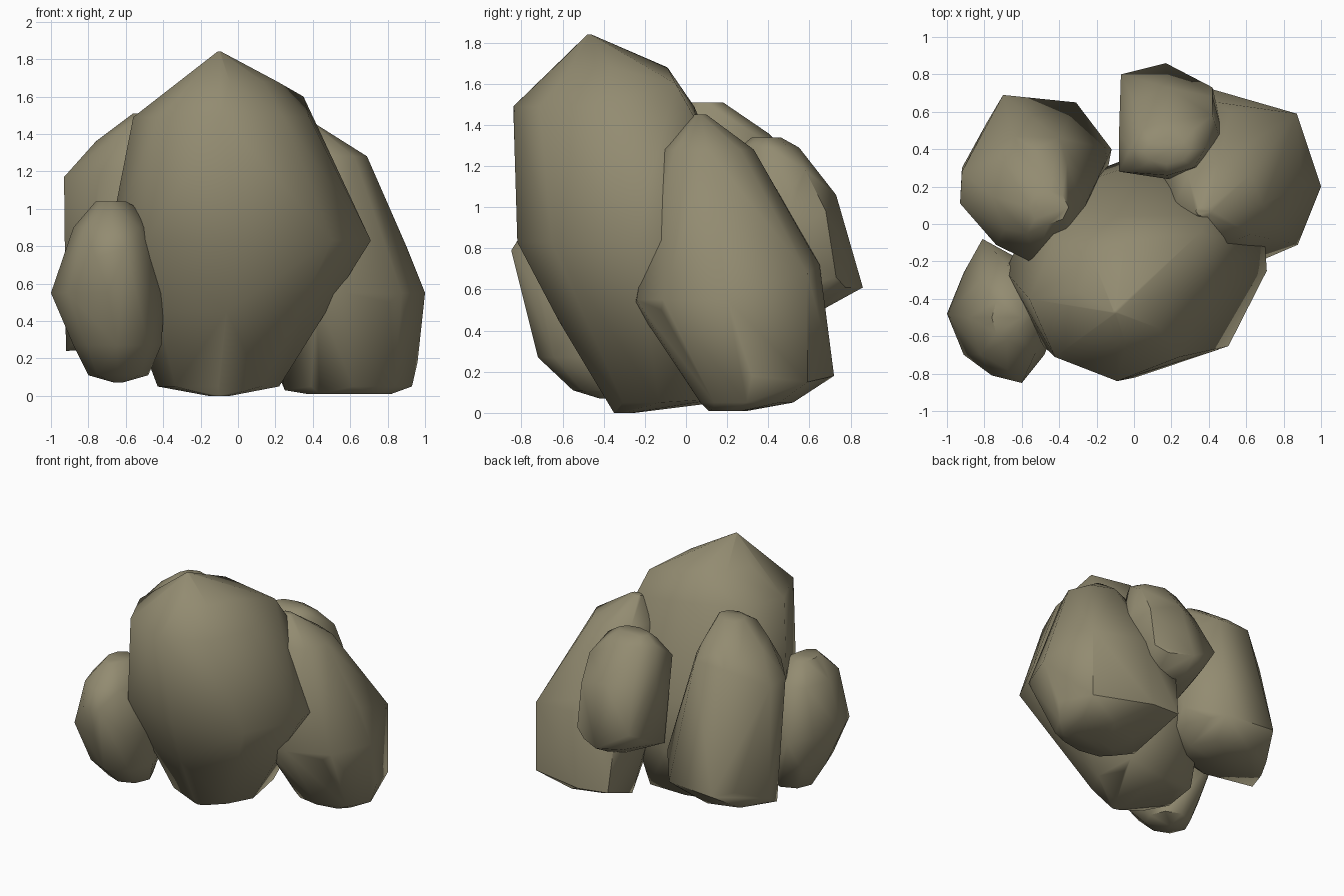
import bpy, bmesh, math

stone = bpy.data.materials.new("olive_grey_stone")
stone.diffuse_color = (0.29, 0.26, 0.165, 1)


def rock(name, sections, corners=(), sides=8):
    """Faceted boulder: hull around octagonal sections (z, x0, x1, y0, y1) plus bulging corners."""
    bm = bmesh.new()
    for z, x0, x1, y0, y1 in sections:
        for i in range(sides):
            a = 2 * math.pi * i / sides
            bm.verts.new(((x0 + x1) / 2 + math.cos(a) * (x1 - x0) / 2,
                          (y0 + y1) / 2 + math.sin(a) * (y1 - y0) / 2, z))
    for co in corners:
        bm.verts.new(co)
    hull = bmesh.ops.convex_hull(bm, input=bm.verts[:])
    loose = {v for v in hull["geom_interior"] + hull["geom_unused"]
             if isinstance(v, bmesh.types.BMVert) and v.is_valid}
    bmesh.ops.delete(bm, geom=list(loose), context='VERTS')
    bmesh.ops.recalc_face_normals(bm, faces=bm.faces[:])
    mesh = bpy.data.meshes.new(name)
    bm.to_mesh(mesh)
    bm.free()
    mesh.materials.append(stone)
    ob = bpy.data.objects.new(name, mesh)
    bpy.context.collection.objects.link(ob)
    bpy.ops.object.select_all(action='DESELECT')
    ob.select_set(True)
    bpy.context.view_layer.objects.active = ob
    bpy.ops.object.shade_smooth_by_angle(angle=math.radians(50))
    return ob


# Tall central boulder, leaning towards the front
rock("main_boulder", [
    (1.84, -0.11, -0.09, -0.48, -0.46),
    (1.68, -0.30, 0.21, -0.64, -0.09),
    (1.49, -0.56, 0.38, -0.84, 0.04),
    (0.83, -0.69, 0.71, -0.82, 0.32),
    (0.45, -0.58, 0.46, -0.62, 0.34),
    (0.05, -0.43, 0.22, -0.38, 0.12),
    (0.00, -0.16, -0.04, -0.35, -0.25)],
    [(0.35, -0.05, 1.6), (0.40, 0.05, 1.42), (0.60, 0.05, 0.85), (0.70, -0.10, 0.84),
     (0.18, 0.18, 0.07), (-0.10, 0.15, 0.05), (-0.42, 0.12, 0.08)])

# Small boulder at the front left
rock("front_left_boulder", [
    (1.04, -0.76, -0.60, -0.62, -0.38),
    (0.90, -0.88, -0.47, -0.78, -0.22),
    (0.55, -1.00, -0.39, -0.79, -0.17),
    (0.27, -0.88, -0.41, -0.72, -0.19),
    (0.11, -0.80, -0.48, -0.55, -0.24),
    (0.07, -0.66, -0.62, -0.42, -0.36)],
    [(-0.60, -0.85, 0.79), (-0.76, -0.81, 0.74), (-0.81, -0.08, 0.55), (-0.51, -0.45, 0.99)])

# Blocky boulder at the back left
rock("back_left_boulder", [
    (1.51, -0.56, -0.35, 0.00, 0.18),
    (1.36, -0.76, -0.29, -0.10, 0.40),
    (1.18, -0.82, -0.25, -0.21, 0.46),
    (0.40, -0.90, -0.14, -0.05, 0.64),
    (0.27, -0.90, -0.25, 0.08, 0.56)],
    [(-0.65, 0.47, 1.29), (-0.40, 0.46, 1.29), (-0.28, 0.27, 1.25), (-0.57, -0.05, 1.46),
     (-0.93, 0.11, 1.17), (-0.92, 0.28, 1.15), (-0.92, 0.20, 0.24),
     (-0.70, 0.69, 0.40), (-0.31, 0.65, 0.40), (-0.92, 0.30, 0.30), (-0.12, 0.40, 0.50)])

# Small raised boulder at the back
rock("back_boulder", [
    (1.34, 0.05, 0.30, 0.32, 0.46),
    (1.29, -0.02, 0.38, 0.26, 0.55),
    (1.06, -0.08, 0.45, 0.24, 0.73),
    (0.61, -0.06, 0.40, 0.28, 0.86),
    (0.50, 0.05, 0.36, 0.30, 0.66)],
    [(0.42, 0.58, 1.18), (0.42, 0.68, 0.98), (0.42, 0.73, 0.66), (-0.07, 0.80, 0.75),
     (-0.08, 0.28, 1.18), (0.48, 0.46, 0.85), (-0.06, 0.35, 0.52)])

# Large boulder on the right, leaning towards the middle
rock("right_boulder", [
    (1.45, 0.33, 0.42, 0.04, 0.10),
    (1.28, 0.22, 0.69, -0.12, 0.33),
    (0.80, 0.12, 0.90, -0.19, 0.60),
    (0.55, 0.15, 1.00, -0.24, 0.64),
    (0.18, 0.25, 0.96, -0.01, 0.65),
    (0.05, 0.30, 0.93, 0.07, 0.52),
    (0.01, 0.37, 0.82, 0.11, 0.30)],
    [(0.87, 0.59, 0.68), (0.87, 0.59, 0.15), (0.18, 0.70, 0.20), (0.16, 0.64, 0.62),
     (0.45, 0.65, 0.72), (0.42, 0.72, 0.18), (0.42, -0.25, 0.53),
     (0.81, -0.12, 0.50), (0.25, 0.30, 0.03)])
